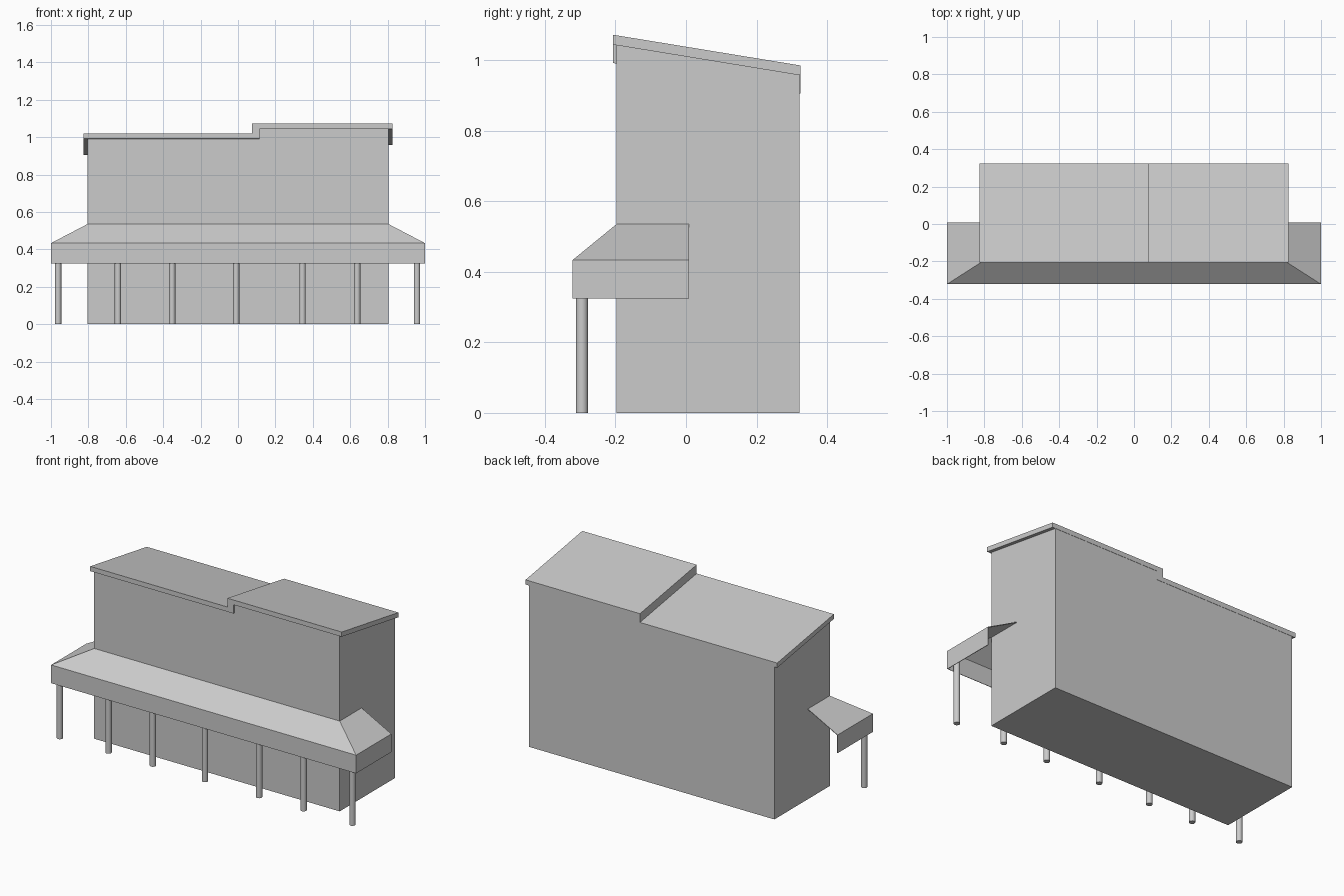
import bpy, bmesh
from math import radians

if "Cube" in bpy.data.objects:
    bpy.data.objects.remove(bpy.data.objects["Cube"])


def make(name, verts, faces):
    me = bpy.data.meshes.new(name)
    me.from_pydata(verts, [], faces)
    bm = bmesh.new()
    bm.from_mesh(me)
    bmesh.ops.recalc_face_normals(bm, faces=bm.faces)
    bm.to_mesh(me)
    bm.free()
    ob = bpy.data.objects.new(name, me)
    bpy.context.collection.objects.link(ob)
    return ob


def extrude_x(name, profile, x0, x1):
    """Extrude a (y, z) profile from x0 to x1."""
    n = len(profile)
    verts = [(x, y, z) for x in (x0, x1) for y, z in profile]
    faces = [tuple(range(n)), tuple(range(n, 2 * n))]
    faces += [(i, (i + 1) % n, n + (i + 1) % n, n + i) for i in range(n)]
    return make(name, verts, faces)


FRONT, BACK, DROP = -0.197, 0.322, 0.087


def wall_block(name, x0, x1, top):
    extrude_x(name, [(FRONT, 0), (BACK, 0), (BACK, top - DROP), (FRONT, top)], x0, x1)


def roof_slab(name, x0, x1, top, thick):
    f, b = FRONT - 0.01, BACK + 0.002
    extrude_x(name, [(f, top - thick), (b, top - DROP - thick), (b, top - DROP), (f, top)], x0, x1)


# Main building: two halves of different height
wall_block("low_wall_block", -0.805, 0.095, 0.995)
wall_block("high_wall_block", 0.095, 0.805, 1.045)

# Sloping roofs and the step between them
roof_slab("low_roof", -0.825, 0.075, 1.02, 0.028)
roof_slab("high_roof", 0.115, 0.825, 1.072, 0.028)
roof_slab("roof_step", 0.075, 0.115, 1.072, 0.08)


# Wraparound porch canopy, open underneath
def strip(name, lower, upper):
    n = len(lower)
    ob = make(name, lower + upper, [(i, i + 1, n + i + 1, n + i) for i in range(n - 1)])
    if ob.data.polygons[1].normal.y > 0:
        ob.data.flip_normals()
    mod = ob.modifiers.new("thickness", 'SOLIDIFY')
    mod.thickness = 0.004
    mod.offset = -1


outer = [(-1, 0.008), (-1, -0.322), (1, -0.322), (1, 0.008)]
inner = [(-0.805, 0.008), (-0.805, FRONT), (0.805, FRONT), (0.805, 0.008)]
eave = [(x, y, 0.433) for x, y in outer]
strip("canopy_roof", eave, [(x, y, 0.535) for x, y in inner])
strip("canopy_fascia", [(x, y, 0.325) for x, y in outer], eave)

# Round porch posts
for x in (-0.962, -0.642, -0.352, -0.01, 0.345, 0.637, 0.957):
    bpy.ops.mesh.primitive_cylinder_add(vertices=20, radius=0.017, depth=0.43,
                                        location=(x, -0.295, 0.215))
    bpy.context.object.name = "porch_post"
    bpy.ops.object.shade_smooth_by_angle(angle=radians(30))
